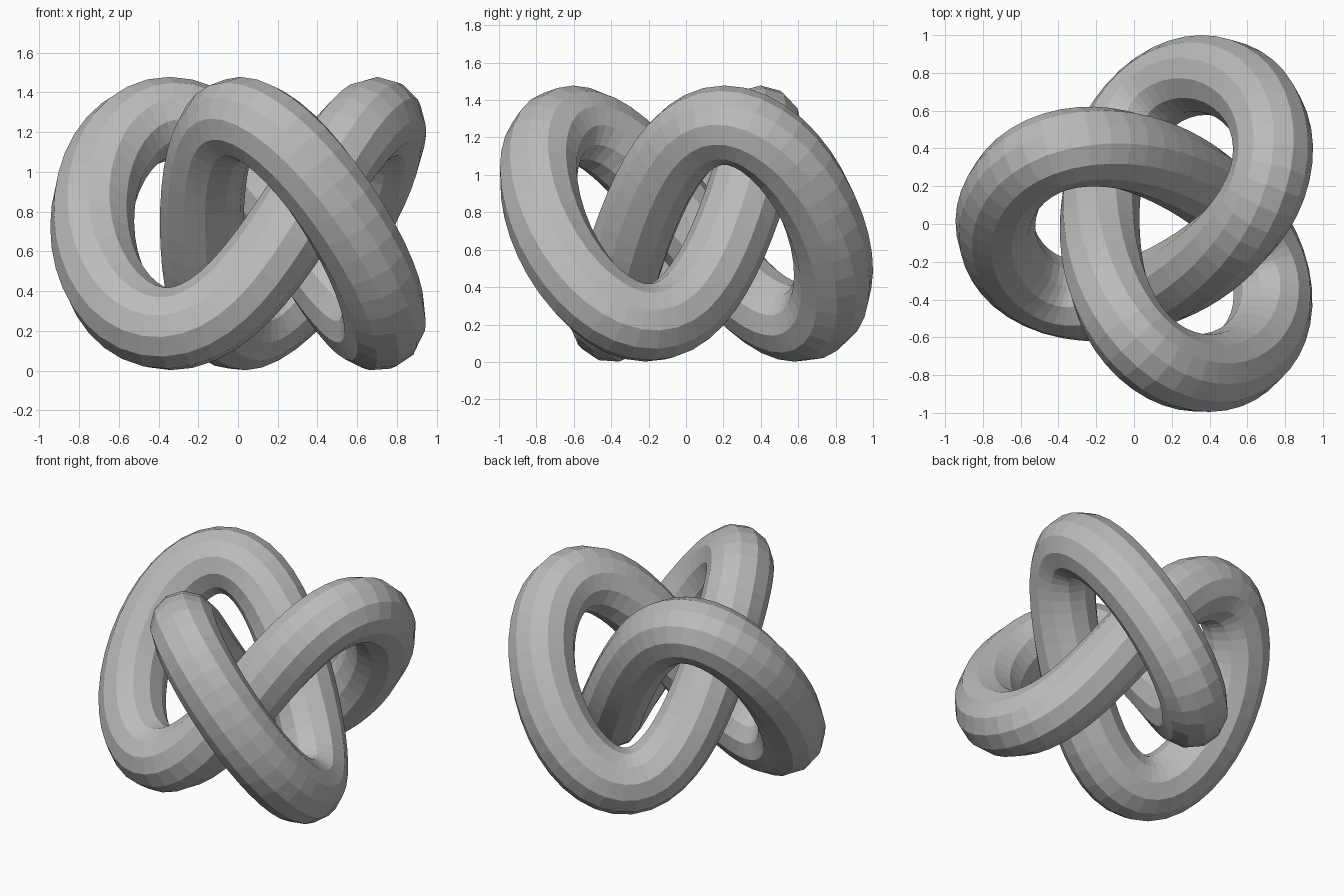
import bpy
import math

cube = bpy.data.objects.get("Cube")
if cube:
    bpy.data.objects.remove(cube, do_unlink=True)

SEGMENTS = 108
TUBE = 0.212
HEIGHT = 0.528


def knot_point(t):
    """Three-lobed knot centreline, with one lobe pointing to -x."""
    waves = ((0.58, 2), (0.241, -1), (0.035, 5))
    x = -sum(r * math.cos(k * t) for r, k in waves)
    y = -sum(r * math.sin(k * t) for r, k in waves)
    return (x + 0.122, y, 0.738 - HEIGHT * math.sin(3 * t), 1)


# Grey material
grey = bpy.data.materials.new("plain grey")
grey.use_nodes = True
colour = (0.5, 0.5, 0.5, 1)
grey.diffuse_color = colour
grey.node_tree.nodes["Principled BSDF"].inputs["Base Color"].default_value = colour

# Closed centreline with a twelve-sided round bevel
curve = bpy.data.curves.new("knot_path", "CURVE")
curve.dimensions = "3D"
curve.twist_mode = "MINIMUM"
curve.bevel_depth = TUBE
curve.bevel_resolution = 4
spline = curve.splines.new("POLY")
spline.points.add(SEGMENTS - 1)
for i, point in enumerate(spline.points):
    point.co = knot_point(math.tau * i / SEGMENTS)
spline.use_cyclic_u = True
spline.use_smooth = False
path = bpy.data.objects.new("knot_path", curve)
bpy.context.collection.objects.link(path)

# Knotted tube as a faceted mesh
bpy.context.view_layer.update()
mesh = bpy.data.meshes.new_from_object(path.evaluated_get(bpy.context.evaluated_depsgraph_get()))
bpy.data.objects.remove(path, do_unlink=True)
mesh.materials.clear()
mesh.materials.append(grey)
for face in mesh.polygons:
    face.use_smooth = False
    face.material_index = 0

knot = bpy.data.objects.new("knotted_tube", mesh)
bpy.context.collection.objects.link(knot)
